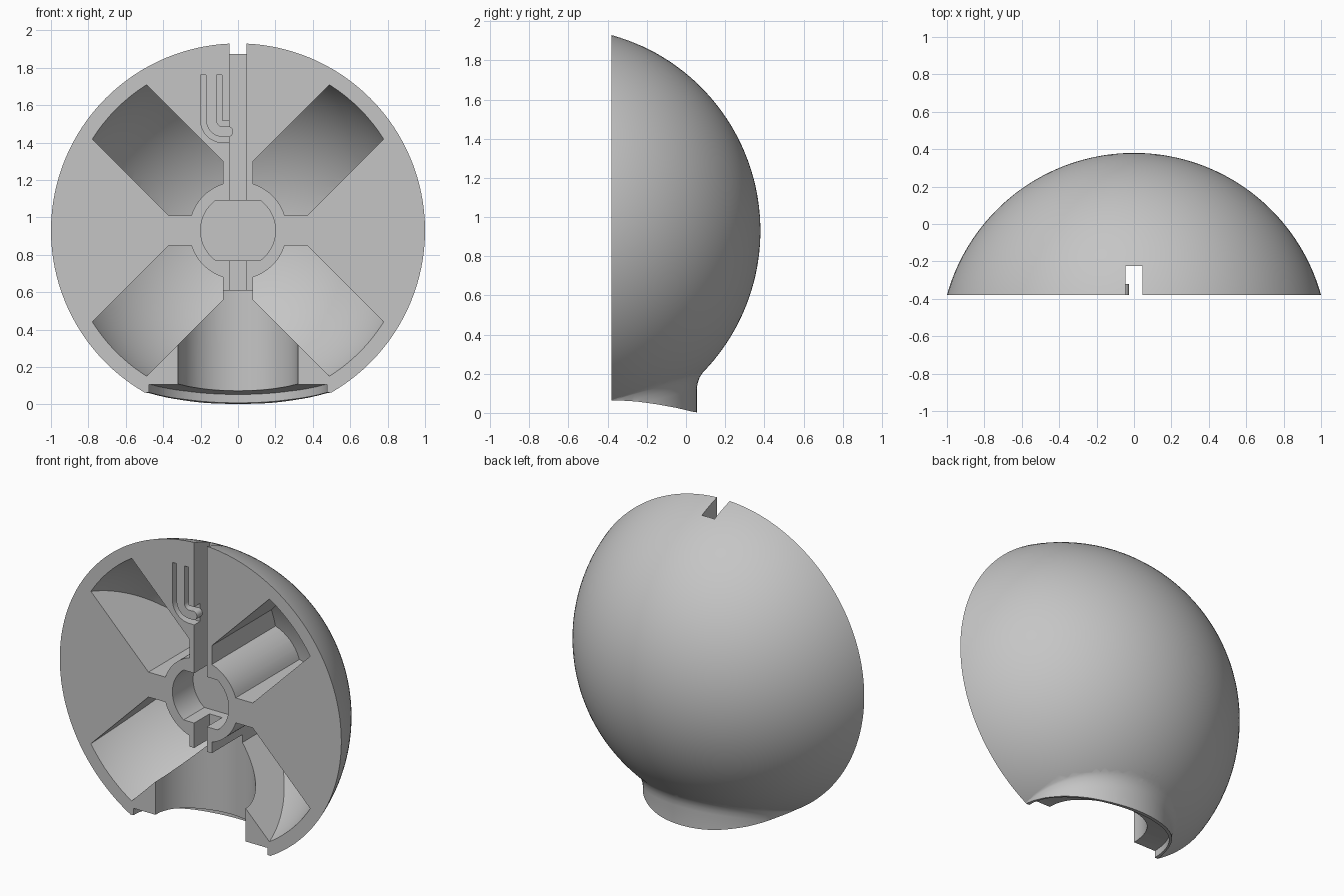
import bpy, bmesh
from math import sin, cos, pi, sqrt, radians

if "Cube" in bpy.data.objects:
    bpy.data.objects.remove(bpy.data.objects["Cube"])

FRONT = -0.38      # flat face
MID = 0.93         # height of the dome axis
BALL_Y = -0.658    # centre of the dome's sphere
BALL_R = 1.038
SHELL_R = 0.961    # inner sphere of the pockets


def new_object(name, bm):
    bmesh.ops.recalc_face_normals(bm, faces=bm.faces)
    mesh = bpy.data.meshes.new(name)
    bm.to_mesh(mesh)
    bm.free()
    ob = bpy.data.objects.new(name, mesh)
    bpy.context.collection.objects.link(ob)
    return ob


def loft(name, rings):
    """Closed skin through rings of equal length, capped at both ends."""
    bm = bmesh.new()
    rows = [[bm.verts.new(p) for p in ring] for ring in rings]
    n = len(rows[0])
    for a, b in zip(rows, rows[1:]):
        for i in range(n):
            j = (i + 1) % n
            bm.faces.new((a[i], a[j], b[j], b[i]))
    bm.faces.new(rows[0])
    bm.faces.new(rows[-1])
    return new_object(name, bm)


def prism(name, pts, lo, hi, axis="y"):
    place = {"x": lambda u, v, t: (t, u, v),
             "y": lambda u, v, t: (u, t, v),
             "z": lambda u, v, t: (u, v, t)}[axis]
    return loft(name, [[place(u, v, t) for u, v in pts] for t in (lo, hi)])


def arc(cx, cy, rx, start, end, n, ry=None):
    ry = rx if ry is None else ry
    angles = [radians(start + (end - start) * i / n) for i in range(n + 1)]
    return [(cx + rx * cos(a), cy + ry * sin(a)) for a in angles]


def ellipse(cx, cy, rx, ry, n=96):
    return arc(cx, cy, rx, 0, 360, n, ry)[:-1]


def rect(x0, x1, z0, z1):
    return [(x0, z0), (x1, z0), (x1, z1), (x0, z1)]


def combine(target, tool, operation="DIFFERENCE"):
    mod = target.modifiers.new("combine", "BOOLEAN")
    mod.operation = operation
    mod.solver = "EXACT"
    mod.object = tool
    bpy.context.view_layer.update()
    with bpy.context.temp_override(object=target, active_object=target):
        bpy.ops.object.modifier_apply(modifier=mod.name)
    bpy.data.objects.remove(tool)


# Dome: spherical cap with its flat side to the front
rim = math_start = sqrt(BALL_R ** 2 - (FRONT - BALL_Y) ** 2)
rings = []
STEPS = 40
from_pole = pi / 2 + 0.0
import math
edge = math.acos((FRONT - 0.1 - BALL_Y) / BALL_R)
for k in range(STEPS):
    a = edge + (0.012 - edge) * k / (STEPS - 1)
    r, y = BALL_R * sin(a), BALL_Y + BALL_R * cos(a)
    rings.append([(u, y, v) for u, v in ellipse(0, MID, r, r, 128)])
body = loft("half_ball_housing", rings)

# Neck: upright collar that flares into the dome
COUNT = 96
flare = [(-0.055, 0.0), (-0.025, 0.004), (0.005, 0.014), (0.035, 0.034), (0.065, 0.063)]
base, rows = [], [[] for _ in flare]
for i in range(COUNT):
    a = 2 * pi * i / COUNT
    s, c = sin(a), cos(a)
    y = FRONT + 0.435 * abs(c)
    join = MID - sqrt(BALL_R ** 2 - (0.485 * s) ** 2 - (y - BALL_Y) ** 2)
    base.append((0.485 * s, FRONT + 0.435 * c, -0.15))
    for row, (dz, dr) in zip(rows, flare):
        row.append(((0.485 + dr) * s, FRONT + (0.435 + dr) * c, join + dz))
top = [(0.3 * sin(2 * pi * i / COUNT), FRONT + 0.3 * cos(2 * pi * i / COUNT), 0.4)
       for i in range(COUNT)]
combine(body, loft("neck", [base] + rows + [top]), "UNION")
combine(body, prism("front_trim", rect(-2, 2, -2, 3), -2, FRONT))

# Underside: gently drooping edge with a stepped recess
droop = [(-0.6, 0.06), (-0.33, 0.063), (-0.25, 0.058), (-0.15, 0.044),
         (-0.05, 0.026), (0.03, 0.007), (0.07, 0.0), (0.5, 0.0)]


def under(name, lift):
    pts = [(y, z + lift) for y, z in droop] + [(0.5, -0.5), (-0.6, -0.5)]
    return prism(name, pts, -1.5, 1.5, "x")


combine(body, under("underside_trim", 0))
recess = under("recess", 0.045)
combine(recess, prism("recess_outline", ellipse(0, FRONT, 0.477, 0.405), -0.4, 0.4, "z"), "INTERSECT")
combine(body, recess)

# Vertical socket through the neck
combine(body, prism("socket", ellipse(0, FRONT, 0.32, 0.32), -0.3, 0.61, "z"))

# Four diagonal pockets bounded by ribs, hub ring and inner sphere
rib, hub, corner = 0.08, 0.262, 0.37
lean = math.degrees(math.asin(rib / hub))
outline = [(rib, corner)] + arc(0, 0, hub, 90 - lean, lean, 12) + [
    (corner, rib), (corner + 0.6, rib + 0.6), (rib + 0.6, corner + 0.6)]
for sx in (-1, 1):
    for sz in (-1, 1):
        pocket = prism("pocket", [(sx * x, MID + sz * z) for x, z in outline], -0.6, 0.6)
        bm = bmesh.new()
        bmesh.ops.create_uvsphere(bm, u_segments=96, v_segments=64, radius=SHELL_R)
        bmesh.ops.translate(bm, verts=bm.verts, vec=(0, BALL_Y, MID))
        combine(pocket, new_object("inner_sphere", bm), "INTERSECT")
        combine(body, pocket)

# Vertical slot and flat-sided centre bore
combine(body, prism("slot", rect(-0.045, 0.045, 0.5, 2.2), -0.6, -0.225))
bore = [(x, max(MID - 0.16, min(MID + 0.16, z))) for x, z in arc(0, MID, 0.2, 53.13, -53.13, 32)]
bore += [(-x, z) for x, z in reversed(bore)]
combine(body, prism("bore", bore, -0.6, -0.17))

# Curved spring latch freed by two bent grooves, with a rounded tip
for wide, narrow in ((0.12, 0.09), (0.035, 0.005)):
    cx, cz = -0.08, 1.52
    groove = ([(cx - wide, 1.76)] + arc(cx, cz, wide, 180, 270, 14)
              + [(-0.03, cz - wide), (-0.03, cz - narrow)]
              + arc(cx, cz, narrow, 270, 180, 14) + [(cx - narrow, 1.76)])
    combine(body, prism("latch_groove", groove, -0.6, -0.322))
combine(body, prism("latch_tip", ellipse(-0.055, 1.458, 0.029, 0.029, 32), FRONT, -0.322), "UNION")

# Colour and shading
grey = bpy.data.materials.new("plain_grey")
grey.use_nodes = True
grey.diffuse_color = (0.56, 0.56, 0.56, 1)
grey.node_tree.nodes["Principled BSDF"].inputs["Base Color"].default_value = (0.56, 0.56, 0.56, 1)
body.data.materials.clear()
body.data.materials.append(grey)
for poly in body.data.polygons:
    poly.material_index = 0
bpy.ops.object.select_all(action="DESELECT")
body.select_set(True)
bpy.context.view_layer.objects.active = body
bpy.ops.object.shade_smooth_by_angle(angle=radians(25))
